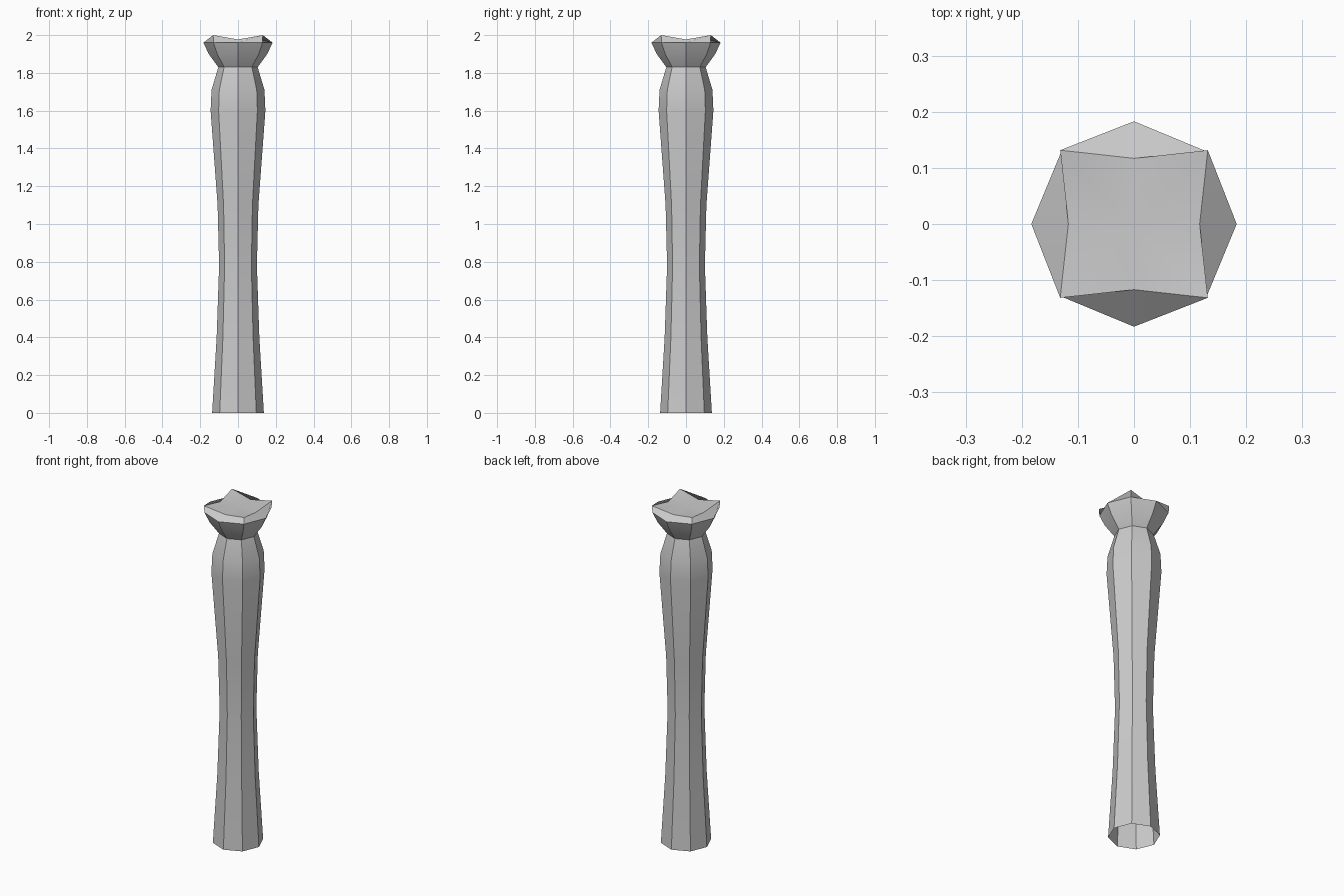
import bpy, bmesh, math

cube = bpy.data.objects.get("Cube")
if cube:
    bpy.data.objects.remove(cube, do_unlink=True)

SIDES = 8

stone = bpy.data.materials.new("grey_stone")
stone.use_nodes = True
GREY = (0.6, 0.6, 0.6, 1)
stone.diffuse_color = GREY
stone.node_tree.nodes["Principled BSDF"].inputs["Base Color"].default_value = GREY


def add_ring(bm, radii, heights):
    """Eight-sided ring; radii and heights alternate between side and corner."""
    ring = []
    for i in range(SIDES):
        a = math.tau * i / SIDES
        r, z = radii[i % 2], heights[i % 2]
        ring.append(bm.verts.new((r * math.cos(a), r * math.sin(a), z)))
    return ring


def bridge(bm, low, high):
    for i in range(SIDES):
        j = (i + 1) % SIDES
        bm.faces.new((low[i], low[j], high[j], high[i]))


def loft(bm, profile):
    rings = [add_ring(bm, (r, r), (z, z)) for r, z in profile]
    for low, high in zip(rings, rings[1:]):
        bridge(bm, low, high)
    return rings[-1]


def finish(bm, name):
    mesh = bpy.data.meshes.new(name)
    bm.to_mesh(mesh)
    bm.free()
    mesh.materials.append(stone)
    obj = bpy.data.objects.new(name, mesh)
    bpy.context.collection.objects.link(obj)
    bpy.ops.object.select_all(action='DESELECT')
    obj.select_set(True)
    bpy.context.view_layer.objects.active = obj
    bpy.ops.object.shade_smooth_by_angle(angle=math.radians(30))


# Shaft, open underneath
bm = bmesh.new()
loft(bm, [(0.137, 0), (0.113, 0.4), (0.1, 0.78), (0.108, 1.1),
          (0.145, 1.6), (0.14, 1.71), (0.104, 1.83)])
finish(bm, "column_shaft")

# Flared capital with four raised corners and a shallow dished top
bm = bmesh.new()
rim = loft(bm, [(0.104, 1.83), (0.155, 1.9), (0.183, 1.96)])
crown = add_ring(bm, (0.117, 0.186), (1.977, 2.0))
bridge(bm, rim, crown)
centre = bm.verts.new((0, 0, 1.975))
for i in range(SIDES):
    bm.faces.new((crown[i], crown[(i + 1) % SIDES], centre))
finish(bm, "column_capital")
